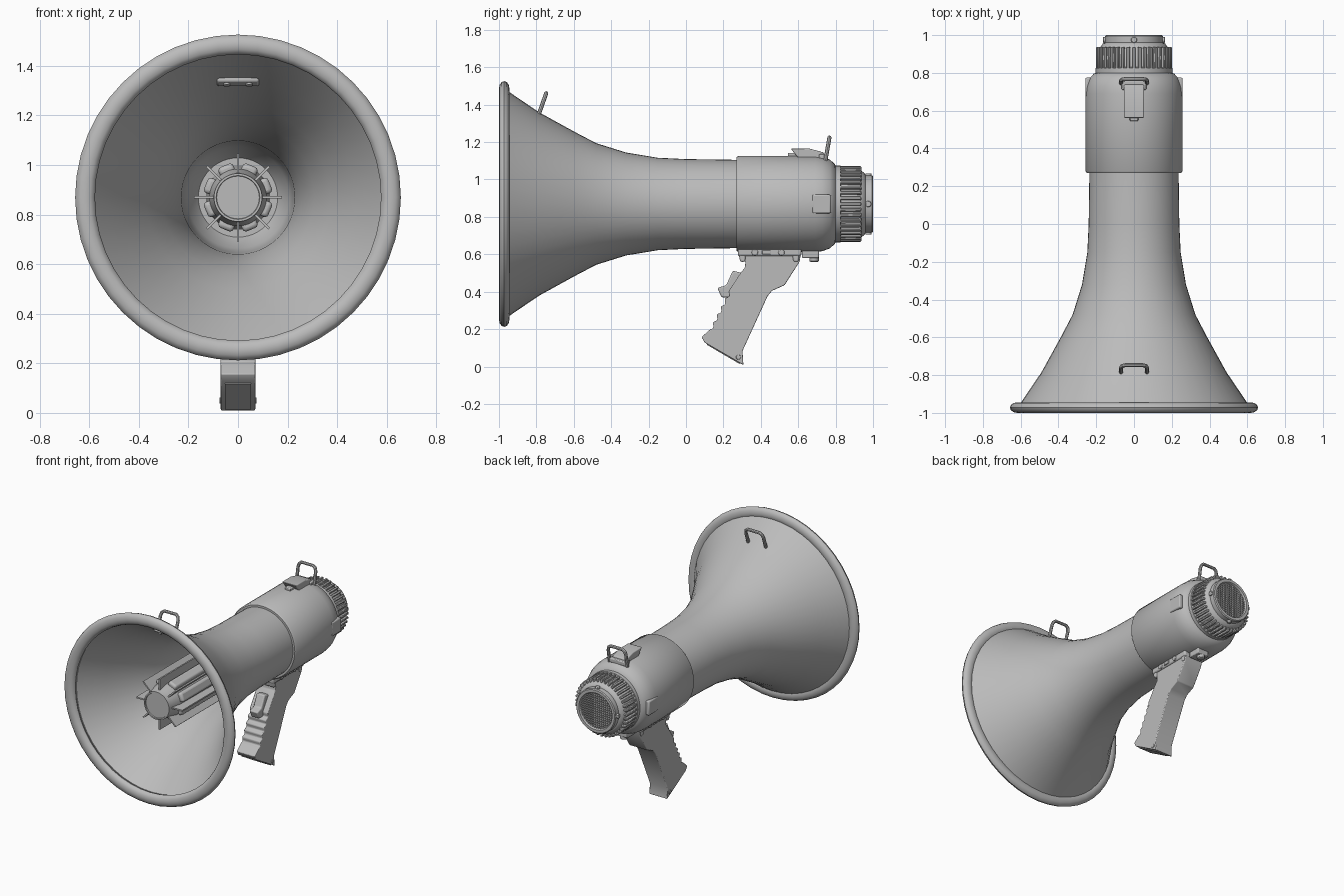
import bpy, bmesh, math
from mathutils import Matrix, Vector

old = bpy.data.objects.get("Cube")
if old:
    bpy.data.objects.remove(old, do_unlink=True)

AXIS = 0.869   # height of the horn's centre line
SEG = 48
grey = bpy.data.materials.new("plain grey")
grey.use_nodes = True
grey.diffuse_color = (0.5, 0.5, 0.5, 1)
grey.node_tree.nodes["Principled BSDF"].inputs["Base Color"].default_value = (0.5, 0.5, 0.5, 1)
parts = []


def finish(name, bm, bevel=0, steps=2):
    bmesh.ops.recalc_face_normals(bm, faces=bm.faces)
    mesh = bpy.data.meshes.new(name)
    bm.to_mesh(mesh)
    bm.free()
    mesh.materials.append(grey)
    ob = bpy.data.objects.new(name, mesh)
    bpy.context.collection.objects.link(ob)
    if bevel:
        mod = ob.modifiers.new("soft edges", 'BEVEL')
        mod.width, mod.segments, mod.limit_method = bevel, steps, 'ANGLE'
    parts.append(ob)
    return ob


def lathe(name, profile, closed=False):
    """Turn (y, radius) points around the centre line."""
    bm = bmesh.new()
    rings = []
    for y, r in profile:
        if r == 0:
            rings.append([bm.verts.new((0, y, AXIS))] * SEG)
        else:
            rings.append([bm.verts.new((r * math.cos(a), y, AXIS + r * math.sin(a)))
                          for a in (math.tau * i / SEG for i in range(SEG))])
    pairs = list(zip(rings, rings[1:]))
    if closed:
        pairs.append((rings[-1], rings[0]))
    for a, b in pairs:
        for i in range(SEG):
            j = (i + 1) % SEG
            bm.faces.new(list(dict.fromkeys((a[i], a[j], b[j], b[i]))))
    return finish(name, bm)


def box(bm, size, matrix):
    bmesh.ops.create_cube(bm, size=1, matrix=matrix @ Matrix.Diagonal((*size, 1)))


def radial(y, r, angle):
    return Matrix.Translation((0, y, AXIS)) @ Matrix.Rotation(angle, 4, 'Y') @ Matrix.Translation((0, 0, r))


def block(name, size, loc, bevel=0.006, tilt=0):
    bm = bmesh.new()
    box(bm, size, Matrix.Translation(loc) @ Matrix.Rotation(tilt, 4, 'X'))
    return finish(name, bm, bevel)


def studs(name, places, radius, depth, axis):
    """Short round pegs along the given direction."""
    bm = bmesh.new()
    turn = Vector(axis).to_track_quat('Z', 'Y').to_matrix().to_4x4()
    for p in places:
        bmesh.ops.create_cone(bm, cap_ends=True, segments=16, radius1=radius, radius2=radius,
                              depth=depth, matrix=Matrix.Translation(p) @ turn)
    return finish(name, bm, radius * 0.2)


def slab(name, outline, half, bevel):
    """Extrude a (y, z) outline across x."""
    bm = bmesh.new()
    face = bm.faces.new([bm.verts.new((-half, y, z)) for y, z in outline])
    new = bmesh.ops.extrude_face_region(bm, geom=[face])["geom"]
    bmesh.ops.translate(bm, vec=(2 * half, 0, 0), verts=[v for v in new if isinstance(v, bmesh.types.BMVert)])
    return finish(name, bm, bevel, 3)


def bail(name, foot, top):
    """Bent wire loop from a foot (y, z) to a top (y, z)."""
    def at(x, t):
        return (x, foot[0] + t * (top[0] - foot[0]), foot[1] + t * (top[1] - foot[1]))
    half = [(0.068, 0), (0.068, 0.72), (0.062, 0.9), (0.045, 1)]
    path = [at(-x, t) for x, t in half] + [at(x, t) for x, t in reversed(half)]
    curve = bpy.data.curves.new(name, 'CURVE')
    curve.dimensions = '3D'
    curve.bevel_depth, curve.bevel_resolution, curve.use_fill_caps = 0.011, 2, True
    spline = curve.splines.new('POLY')
    spline.points.add(len(path) - 1)
    for p, co in zip(spline.points, path):
        p.co = (*co, 1)
    curve.materials.append(grey)
    ob = bpy.data.objects.new(name, curve)
    bpy.context.collection.objects.link(ob)
    bpy.ops.object.select_all(action='DESELECT')
    ob.select_set(True)
    bpy.context.view_layer.objects.active = ob
    bpy.ops.object.convert(target='MESH')
    parts.append(bpy.context.view_layer.objects.active)


# Flared horn, open at the front with a closed throat
flare = [(0.28, 0.236), (0, 0.24), (-0.15, 0.247), (-0.32, 0.275), (-0.48, 0.325),
         (-0.6, 0.388), (-0.785, 0.49), (-0.95, 0.602)]
inside = [(y, r - 0.018) for y, r in reversed(flare[1:])]
lathe("horn", flare + inside + [(0.18, 0.205), (0.25, 0.16), (0.25, 0)])
rim = [(-0.972 + 0.028 * math.sin(a), 0.617 + 0.04 * math.cos(a))
       for a in (math.tau * i / 12 for i in range(12))]
lathe("horn_rim", rim, closed=True)

# Sound guide inside the horn
lathe("sound_guide", [(0.25, 0.13), (-0.8, 0.115), (-0.86, 0.1), (-0.9, 0.097), (-0.9, 0.088),
                      (-0.893, 0.086), (-0.893, 0)])
bm_ribs, bm_panels = bmesh.new(), bmesh.new()
for i in range(8):
    box(bm_ribs, (0.01, 1.1, 0.085), radial(-0.32, 0.135, math.tau * i / 8))
    box(bm_panels, (0.065, 1.0, 0.04), radial(-0.3, 0.12, math.tau * (i + 0.5) / 8))
finish("guide_ribs", bm_ribs)
finish("guide_panels", bm_panels, 0.015, 3)

# Rear housing
lathe("housing", [(0.27, 0.23), (0.27, 0.25), (0.28, 0.257), (0.69, 0.257), (0.73, 0.252),
                  (0.77, 0.237), (0.797, 0.212), (0.805, 0.18), (0.805, 0)])
for side, label in ((1, "left"), (-1, "right")):
    block("side_lug_" + label, (0.03, 0.1, 0.1), (side * 0.243, 0.725, AXIS), 0.008)

# Ribbed end cap
lathe("end_cap", [(0.8, 0.205), (0.825, 0.205), (0.83, 0.188), (0.925, 0.186), (0.955, 0.165),
                  (0.962, 0.15), (0.962, 0)])
bm = bmesh.new()
for i in range(40):
    box(bm, (0.017, 0.115, 0.03), radial(0.88, 0.187, math.tau * i / 40))
finish("cap_ridges", bm, 0.004, 1)
lathe("grille_ring", [(0.95, 0.153), (0.994, 0.153), (1.0, 0.147), (1.0, 0.128), (0.99, 0.122),
                      (0.976, 0.122), (0.976, 0)])
bm = bmesh.new()
for i in range(-7, 8):
    s = i * 0.0155
    span = 2 * math.sqrt(0.123 ** 2 - s ** 2)
    box(bm, (0.006, 0.012, span), Matrix.Translation((s, 0.984, AXIS)))
    box(bm, (span, 0.012, 0.006), Matrix.Translation((0, 0.984, AXIS + s)))
finish("grille_mesh", bm)
for i in range(4):
    a = math.pi / 2 * i
    d = Vector((math.sin(a), 0, math.cos(a)))
    studs("ring_boss_%d" % (i + 1), [d * 0.153 + Vector((0, 0.975, AXIS))], 0.016, 0.022, d)

# Wire loops for the strap, with the plate inside the horn
bail("front_loop", (-0.79, 1.34), (-0.747, 1.462))
bail("rear_loop", (0.745, 1.1), (0.767, 1.225))
plate_tilt = -math.atan2(0.102, 0.185)
block("loop_plate", (0.17, 0.05, 0.02), (0, -0.79, 1.335), 0.009, plate_tilt)
studs("loop_screws", [(x, -0.797, 1.325) for x in (-0.045, 0.045)], 0.013, 0.012, (0, -0.5, -0.87))

# Latch on top
block("latch_base", (0.13, 0.05, 0.03), (0, 0.735, 1.12))
slab("latch_lever", [(0.6, 1.115), (0.56, 1.165), (0.66, 1.165), (0.735, 1.145), (0.745, 1.105)], 0.054, 0.006)
block("latch_tongue", (0.045, 0.08, 0.02), (0, 0.585, 1.132), 0.005)

# Pistol grip with finger waves along its front
waves = []
for i in range(25):
    t = i / 24
    bump = 0.007 * math.cos(t * 5 * math.tau)
    waves.append((0.235 - 0.105 * t - bump, 0.4 - 0.21 * t + 0.5 * bump))
grip = [(0.285, 0.64), (0.29, 0.6), (0.318, 0.56), (0.315, 0.53), (0.285, 0.49)] + waves + [
    (0.083, 0.157), (0.1, 0.128), (0.307, 0.008), (0.302, 0.083), (0.436, 0.376), (0.46, 0.405),
    (0.527, 0.435), (0.607, 0.56), (0.62, 0.64)]
slab("grip", grip, 0.07, 0.018)
slab("grip_base", [(0.115, 0.125), (0.11, 0.117), (0.288, 0.013), (0.293, 0.021)], 0.053, 0.002)
slab("trigger", [(0.3, 0.5), (0.25, 0.512), (0.215, 0.435), (0.168, 0.42), (0.19, 0.37), (0.25, 0.37)], 0.032, 0.008)
studs("strap_pin", [(0, 0.28, 0.05)], 0.013, 0.15, (1, 0, 0))

# Grip mount and its fittings
block("grip_mount", (0.16, 0.34, 0.05), (0, 0.447, 0.615), 0.01)
studs("mount_screws", [(0, 0.368, 0.61), (0, 0.51, 0.61)], 0.017, 0.172, (1, 0, 0))
block("mode_switch", (0.172, 0.045, 0.024), (0, 0.43, 0.611), 0.003)
for y in (0.3, 0.585):
    slab("mount_lug", [(y - 0.024, 0.63), (y + 0.024, 0.63), (y + 0.016, 0.56), (y - 0.01, 0.56)], 0.076, 0.008)
block("socket_box", (0.09, 0.09, 0.05), (0, 0.665, 0.605), 0.006)
studs("socket", [(0, 0.685, 0.575)], 0.025, 0.03, (0, 0, 1))

# Shade everything smooth, keeping crisp edges
bpy.ops.object.select_all(action='DESELECT')
for ob in parts:
    ob.select_set(True)
bpy.context.view_layer.objects.active = parts[0]
bpy.ops.object.shade_smooth_by_angle(angle=math.radians(35))
